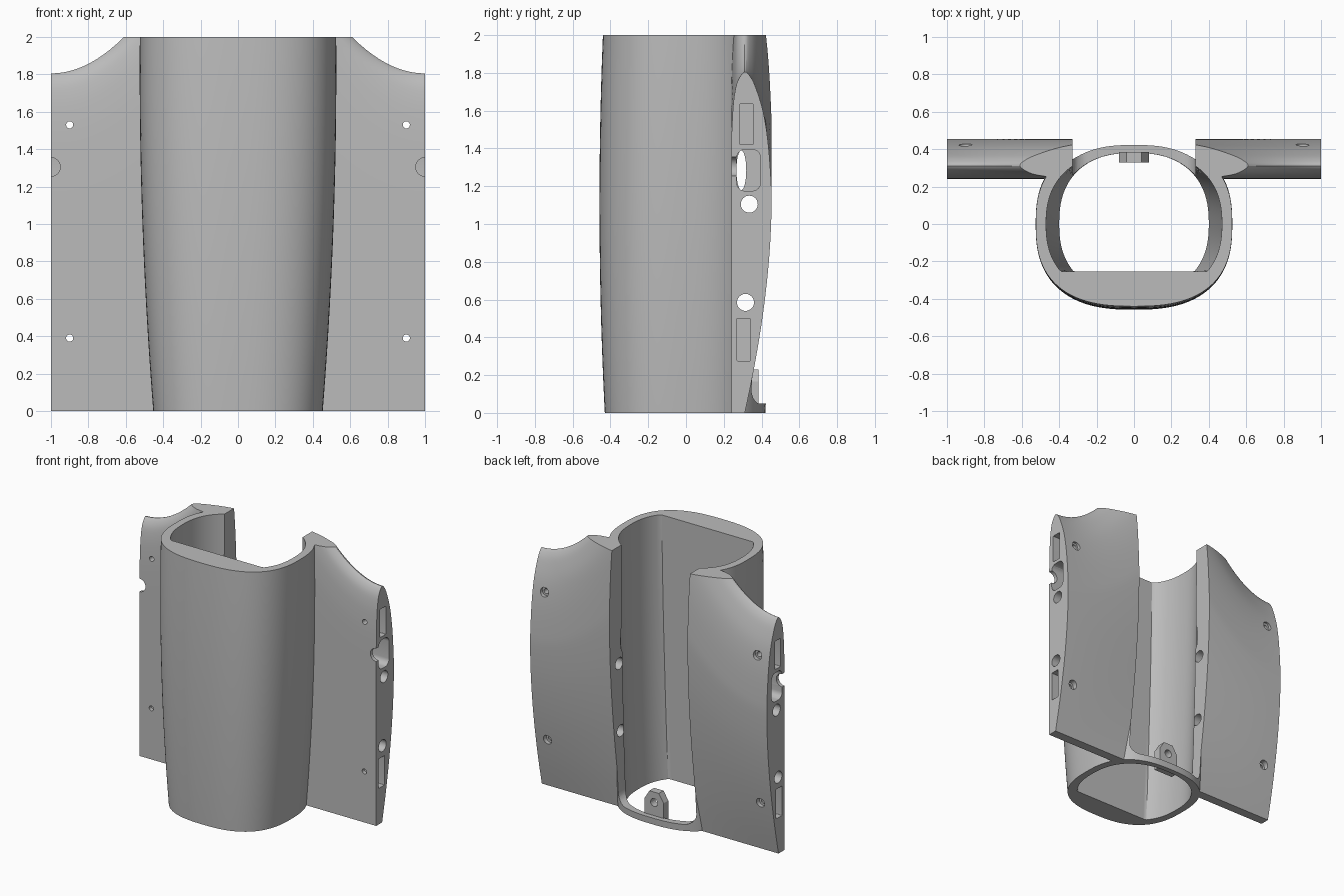
import bpy, bmesh, math
from mathutils import Vector

if "Cube" in bpy.data.objects:
    bpy.data.objects.remove(bpy.data.objects["Cube"])

grey = bpy.data.materials.new("mid_grey")
grey.diffuse_color = (0.5, 0.5, 0.5, 1)
grey.use_nodes = True
grey.node_tree.nodes["Principled BSDF"].inputs["Base Color"].default_value = grey.diffuse_color


def loft(name, rings):
    """Closed solid through rings of equal point count."""
    bm = bmesh.new()
    vs = [[bm.verts.new(p) for p in r] for r in rings]
    n = len(vs[0])
    for a, b in zip(vs, vs[1:]):
        for i in range(n):
            j = (i + 1) % n
            bm.faces.new((a[i], a[j], b[j], b[i]))
    bm.faces.new(vs[0][::-1])
    bm.faces.new(vs[-1])
    bmesh.ops.recalc_face_normals(bm, faces=bm.faces)
    me = bpy.data.meshes.new(name)
    bm.to_mesh(me)
    bm.free()
    ob = bpy.data.objects.new(name, me)
    bpy.context.collection.objects.link(ob)
    me.materials.append(grey)
    return ob


def box(name, x, y, z):
    ring = lambda h: [(x[0], y[0], h), (x[1], y[0], h), (x[1], y[1], h), (x[0], y[1], h)]
    return loft(name, [ring(z[0]), ring(z[1])])


def prism(name, axis, a, b, pts):
    """Extrude 2D points along x (points are y,z) or y (points are x,z)."""
    put = (lambda d, p: (d, p[0], p[1])) if axis == 'x' else (lambda d, p: (p[0], d, p[1]))
    return loft(name, [[put(d, p) for p in pts] for d in (a, b)])


def oval(cx, cz, rx, rz=None, n=32):
    rz = rz or rx
    return [(cx + rx * math.cos(2 * math.pi * i / n), cz + rz * math.sin(2 * math.pi * i / n))
            for i in range(n)]


def round_rect(x0, x1, z0, z1, r, n=6):
    pts = []
    for k, (cx, cz) in enumerate([(x1 - r, z1 - r), (x0 + r, z1 - r), (x0 + r, z0 + r), (x1 - r, z0 + r)]):
        for i in range(n + 1):
            a = (k + i / n) * math.pi / 2
            pts.append((cx + r * math.cos(a), cz + r * math.sin(a)))
    return pts


def boolean(ob, tool, op):
    m = ob.modifiers.new(op, 'BOOLEAN')
    m.operation, m.solver, m.object = op, 'EXACT', tool
    bpy.context.view_layer.objects.active = ob
    bpy.ops.object.modifier_apply(modifier=m.name)
    bpy.data.objects.remove(tool)


def squircle(z, w, front, back, power, flat=-9, n=112):
    ring = []
    for i in range(n):
        a = 2 * math.pi * i / n
        c, s = math.cos(a), math.sin(a)
        x = w * math.copysign(abs(c) ** (2 / power), c)
        y = (back if s > 0 else front) * math.copysign(abs(s) ** (2 / power), s)
        ring.append((x, max(y, flat), z))
    return ring


# Body: barrel-shaped tube, slightly overlong and trimmed later
heights = [-0.05 + 2.1 * i / 20 for i in range(21)]
body = loft("body_shell", [squircle(z, 0.453 + 0.08 * z - 0.022 * z * z,
                                    0.43 + 0.051 * z - 0.023 * z * z,
                                    0.42 + 0.051 * z - 0.023 * z * z, 2.6) for z in heights])

# Wings: airfoil section (y, fraction of chord), chord grows towards the body
foil = [(0.24, -0.03), (0.24, 0.4), (0.24, 0.75), (0.246, 0.87), (0.257, 0.935), (0.275, 0.975),
        (0.31, 1.0), (0.342, 0.985), (0.372, 0.95), (0.41, 0.88), (0.435, 0.79), (0.45, 0.68),
        (0.453, 0.6), (0.441, 0.46), (0.41, 0.3), (0.36, 0.13), (0.30, -0.03)]
fine = []
for i in range(len(foil) - 1):
    p0, p1, p2, p3 = (Vector(foil[max(0, min(len(foil) - 1, i + k))]) for k in (-1, 0, 1, 2))
    for t in (0, 0.25, 0.5, 0.75):
        fine.append(0.5 * (2 * p1 + (p2 - p0) * t + (2 * p0 - 5 * p1 + 4 * p2 - p3) * t * t
                           + (3 * p1 - p0 - 3 * p2 + p3) * t ** 3))
fine.append(Vector(foil[-1]))
for side in (-1, 1):
    rings = []
    for i in range(21):
        x = 0.3 + 0.7 * i / 20
        chord = 1.805 + 1.28 * (1 - x) ** 2
        rings.append([(side * x, p[0], p[1] * chord) for p in fine])
    boolean(body, loft("wing", rings), 'UNION')

# Trim to height, hollow out the D-shaped bay and open the back
boolean(body, box("trim", (-1.2, 1.2), (-1, 1), (0, 2)), 'INTERSECT')
boolean(body, loft("bay", [squircle(z, 0.4 + 0.058 * z - 0.0115 * z * z, 0.37 + 0.01 * z,
                                    0.38 + 0.005 * z, 2.4, -0.255) for z in heights]), 'DIFFERENCE')
boolean(body, prism("slot", 'y', 0.1, 0.8, round_rect(-0.33, 0.33, 0.05, 2.5, 0.08)), 'DIFFERENCE')

# Rod holes and cable passage running through both wings
for pts in (oval(0.335, 1.105, 0.045), oval(0.315, 0.585, 0.045), oval(0.293, 1.285, 0.026, 0.105)):
    boolean(body, prism("rod_hole", 'x', -1.2, 1.2, pts), 'DIFFERENCE')

for s in (-1, 1):
    # Tip pockets
    for pts in (round_rect(0.285, 0.355, 1.42, 1.635, 0.004),
                round_rect(0.27, 0.34, 0.275, 0.5, 0.004),
                round_rect(0.268, 0.395, 1.175, 1.395, 0.045)):
        boolean(body, prism("pocket", 'x', s * 0.8, s * 1.1, pts), 'DIFFERENCE')
    # Half-round notch on the front of the tip
    boolean(body, prism("notch", 'y', 0.1, 0.32, oval(s, 1.305, 0.05)), 'DIFFERENCE')
    # Screw holes with wider recess on the back
    for z, depth in ((1.53, 0.40), (0.39, 0.35)):
        boolean(body, prism("screw", 'y', 0.1, 0.6, oval(s * 0.9, z, 0.019, n=20)), 'DIFFERENCE')
        boolean(body, prism("recess", 'y', depth, 0.6, oval(s * 0.9, z, 0.035, n=20)), 'DIFFERENCE')

# Mounting lug on the lower back rim
lug = prism("mounting_lug", 'y', 0.328, 0.385,
            [(-0.08, 0.01), (0.08, 0.01), (0.08, 0.165), (0.04, 0.23), (-0.04, 0.23), (-0.08, 0.165)])
boolean(lug, prism("lug_hole", 'y', 0.2, 0.5, oval(0, 0.15, 0.03, n=20)), 'DIFFERENCE')

bpy.ops.object.select_all(action='DESELECT')
body.select_set(True)
bpy.context.view_layer.objects.active = body
bpy.ops.object.shade_smooth_by_angle(angle=math.radians(28))
